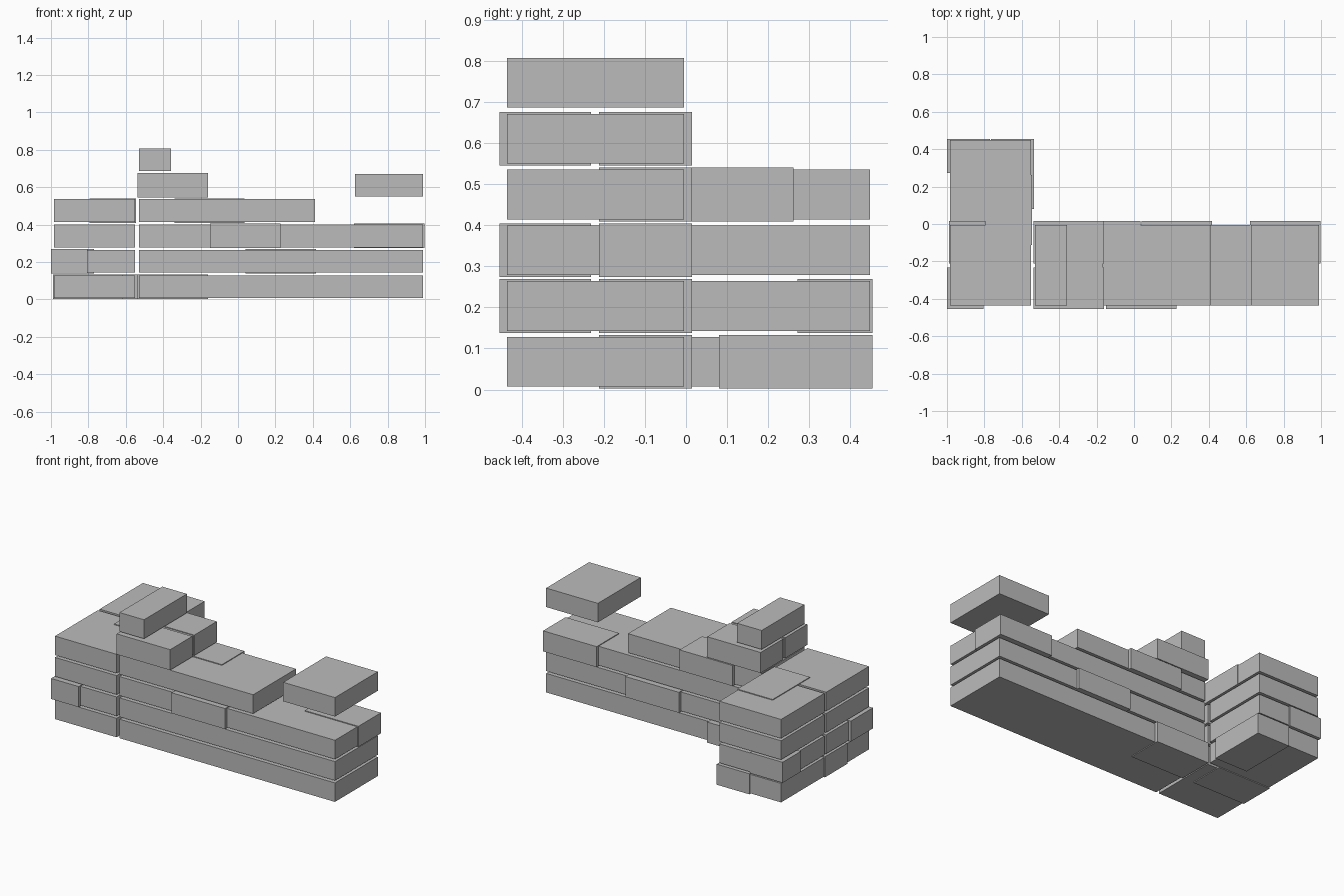
import bpy

if "Cube" in bpy.data.objects:
    bpy.data.objects.remove(bpy.data.objects["Cube"])

stone = bpy.data.materials.new("wall_grey")
stone.diffuse_color = (0.5, 0.5, 0.5, 1)
stone.use_nodes = True
stone.node_tree.nodes["Principled BSDF"].inputs["Base Color"].default_value = stone.diffuse_color

PITCH = 0.136  # height of one course


def block(name, x, y, z):
    """Box from (min, max) ranges."""
    bpy.ops.mesh.primitive_cube_add(
        size=1, location=[(a + b) / 2 for a, b in (x, y, z)])
    ob = bpy.context.object
    ob.name = name
    ob.scale = [b - a for a, b in (x, y, z)]
    bpy.ops.object.transform_apply(location=False, rotation=False, scale=True)
    ob.data.materials.append(stone)


def core(name, course, x, y):
    z = 0.007 + PITCH * course
    block(name, x, y, (z, z + 0.121))


def brick(course, x, y):
    z = 0.002 + PITCH * course
    block("raised_brick", x, y, (z, z + 0.131))


FRONT = (-0.437, -0.005)      # depth of the long wall
OUTER = (-0.455, -0.232)      # raised bricks on the front side
INNER = (-0.212, 0.015)       # raised bricks on the back side

# Four courses: long wall, corner and short return wall
for c in range(4):
    core("long_wall_course", c, (-0.53, 0.99 if c < 3 else 0.413), FRONT)
    core("corner_course", c, (-0.985, -0.55), FRONT)
    core("return_wall_course", c, (-0.985, -0.55), (0.013, 0.449))

# Broken upper courses and loose end piece
core("upper_course", 4, (-0.53, -0.165), FRONT)
core("end_piece", 4, (0.625, 0.99), FRONT)
core("top_piece", 5, (-0.53, -0.357), FRONT)

# Slightly larger bricks standing proud of the courses
for course, x, y in (
    (0, (-0.537, -0.16), INNER),
    (0, (-0.99, -0.617), INNER),
    (0, (-0.765, -0.535), (0.08, 0.455)),
    (1, (0.04, 0.418), INNER),
    (1, (-1.0, -0.805), OUTER),
    (1, (-1.0, -0.77), (0.272, 0.455)),
    (2, (-0.15, 0.227), OUTER),
    (2, (0.62, 0.998), INNER),
    (3, (-0.34, 0.035), INNER),
    (3, (-0.795, -0.545), (-0.113, 0.262)),
    (4, (-0.537, -0.16), OUTER),
    (4, (-0.537, -0.16), INNER),
):
    brick(course, x, y)
